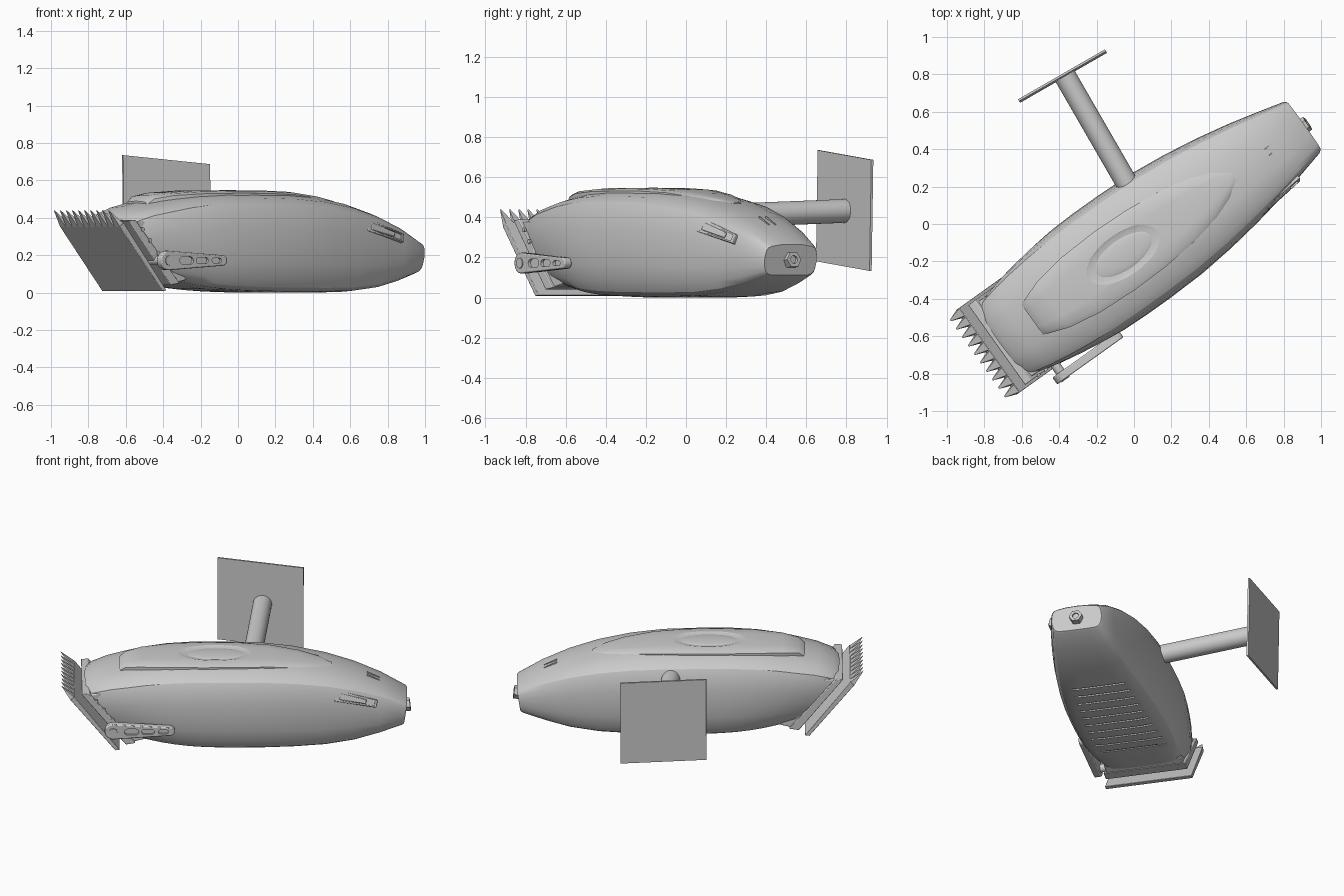
import bpy, bmesh, math
from mathutils import Matrix, Vector

if "Cube" in bpy.data.objects:
    bpy.data.objects.remove(bpy.data.objects["Cube"])

I = Matrix.Identity(4)
# clipper frame: x runs from blade to tail, y across
M = Matrix.Rotation(math.radians(35.5), 4, 'Z') @ Matrix.Translation((0, -0.1, 0))


def finish(name, verts, faces, mat=M, bevel=0, hide=False):
    me = bpy.data.meshes.new(name)
    me.from_pydata([mat @ Vector(v) for v in verts], [], faces)
    bm = bmesh.new()
    bm.from_mesh(me)
    bmesh.ops.recalc_face_normals(bm, faces=bm.faces)
    bm.to_mesh(me)
    bm.free()
    ob = bpy.data.objects.new(name, me)
    bpy.context.collection.objects.link(ob)
    if hide:
        ob.hide_render = True
        ob.display_type = 'WIRE'
        return ob
    bpy.ops.object.select_all(action='DESELECT')
    ob.select_set(True)
    bpy.context.view_layer.objects.active = ob
    bpy.ops.object.shade_smooth_by_angle(angle=math.radians(28))
    if bevel:
        b = ob.modifiers.new("bevel", 'BEVEL')
        b.width, b.segments = bevel, 2
    return ob


def loft(name, rings, **kw):
    n = len(rings[0])
    faces = [(i * n + j, i * n + (j + 1) % n, (i + 1) * n + (j + 1) % n, (i + 1) * n + j)
             for i in range(len(rings) - 1) for j in range(n)]
    faces += [tuple(range(n)), tuple(range((len(rings) - 1) * n, len(rings) * n))]
    return finish(name, [p for r in rings for p in r], faces, **kw)


def prism(name, pts, y0, y1, **kw):
    return loft(name, [[(x, y, z) for x, z in pts] for y in (y0, y1)], **kw)


def capsule(name, x0, r0, x1, r1, z, y0, y1, **kw):
    arc = [math.pi / 2 + math.pi * i / 8 for i in range(9)]
    pts = [(x0 + r0 * math.cos(a), z + r0 * math.sin(a)) for a in arc]
    pts += [(x1 - r1 * math.cos(a), z - r1 * math.sin(a)) for a in arc]
    return prism(name, pts, y0, y1, **kw)


def rod(name, a, b, r, n=24, mat=M, **kw):
    a, b = Vector(a), Vector(b)
    q = (b - a).to_track_quat('Z', 'Y')
    rings = [[tuple(p + q @ Vector((r * math.cos(t), r * math.sin(t), 0)))
              for t in [2 * math.pi * i / n for i in range(n)]] for p in (a, b)]
    return loft(name, rings, mat=mat, **kw)


def ellipsoid(name, c, s, **kw):
    rings = []
    for i in range(17):
        t = math.pi * (0.02 + 0.96 * i / 16)
        rings.append([(c[0] + s[0] * math.sin(t) * math.cos(a), c[1] + s[1] * math.sin(t) * math.sin(a),
                       c[2] + s[2] * math.cos(t)) for a in [2 * math.pi * j / 32 for j in range(32)]])
    return loft(name, rings, **kw)


def cut(ob, cutter):
    m = ob.modifiers.new("cut", 'BOOLEAN')
    m.operation, m.object, m.solver = 'DIFFERENCE', cutter, 'EXACT'


# body: sections of x at top, slant, half width, bottom, top
half = [(0, 0), (.4, 0), (.72, .012), (.84, .05), (.93, .14), (.975, .29), (1, .46), (.985, .64),
        (.945, .80), (.885, .885), (.76, .935), (.42, .985), (0, 1)]
outline = half + [(-w, h) for w, h in reversed(half[1:-1])]
secs = [(-.955, .80, .25, .075, .40), (-.925, .78, .262, .06, .425), (-.83, .68, .285, .045, .46),
        (-.72, .56, .303, .03, .485),
        (-.60, .43, .318, .02, .51), (-.45, .28, .33, .012, .53), (-.28, .15, .335, .006, .54),
        (-.08, .03, .335, .002, .54), (.14, 0, .328, 0, .535), (.34, 0, .308, 0, .517),
        (.54, 0, .278, .005, .482), (.72, 0, .243, .025, .43), (.89, -.06, .205, .06, .36),
        (1.04, -.15, .168, .105, .275), (1.05, -.15, .160, .112, .266)]
body = loft("body", [[(x + s * (1 - h) * (t - b), w * hw, b + h * (t - b)) for w, h in outline]
                     for x, s, hw, b, t in secs])

# raised spine on top of the body
spine = [(-.74, .10, .488), (-.70, .115, .518), (-.6, .15, .535), (-.42, .18, .545), (-.2, .19, .548),
         (.0, .185, .547), (.2, .165, .539), (.38, .13, .517), (.5, .09, .494), (.58, .03, .474)]
prof = [(-1, -.06), (-1, -.016), (-.85, -.005), (-.5, 0), (0, .001), (.5, 0), (.85, -.005), (1, -.016), (1, -.06)]
hood = loft("top_spine", [[(x, hw * w, t + d) for w, d in prof] for x, hw, t in spine])

# thumb recess and button
dish = ellipsoid("dish_cutter", (-.14, 0, .552), (.24, .12, .018), hide=True)
cut(hood, dish)
cut(body, dish)
ellipsoid("top_button", (-.14, 0, .535), (.19, .085, .013))

# vent slots underneath
for i in range(10):
    x, w = -.33 + .09 * i, .225 - .006 * i
    cut(body, prism(f"vent_cutter_{i}", [(x, -.05), (x + .014, -.05), (x + .014, .02), (x, .02)],
                    -w, w, hide=True))
# two marks near the tail
for y in (-.02, .02):
    prism("tail_mark", [(.80, .385), (.88, .345), (.88, .367), (.80, .406)], y - .003, y + .003)

# cord socket on the tail
socket = rod("cord_socket", (1.03, 0, .185), (1.069, 0, .19), .042, 6)
cut(socket, rod("socket_cutter", (1.055, 0, .19), (1.09, 0, .19), .02, 16, hide=True))

# slanted blade assembly
prism("blade_holder", [(-.66, .05), (-.93, .375), (-.86, .38), (-.58, .07)], -.245, .245, bevel=.006)
prism("moving_blade", [(-.70, .04), (-.975, .385), (-.93, .39), (-.64, .05)], -.262, .262, bevel=.004)
for t in (.25, .45, .65, .82):
    x, z = -.67 - .275 * t, .055 + .345 * t
    rod("blade_hole", (x + .012, -.255, z), (x + .012, -.267, z), .011, 12)
prism("fixed_blade", [(-.765, .008), (-1.045, .355), (-1.02, .375), (-.738, .012)], -.278, .278, bevel=.003)


def teeth(name, count, width, x, z, tip_x, tip_z, thick):
    verts, faces = [], []
    pitch = 2 * width / count
    for i in range(count):
        y = -width + pitch * (i + .5)
        k, h = len(verts), pitch * .46
        verts += [(x, y - h, z), (x, y + h, z), (x + thick, y + h, z + thick * .7), (x + thick, y - h, z + thick * .7),
                  (tip_x, y - .004, tip_z), (tip_x, y + .004, tip_z)]
        faces += [tuple(k + j for j in f) for f in
                  ((0, 1, 2, 3), (0, 1, 5, 4), (3, 2, 5, 4), (0, 3, 4), (1, 2, 5))]
    finish(name, verts, faces)


teeth("fixed_teeth", 10, .278, -1.043, .352, -1.1, .44, .025)

# adjusting lever on the right side
lever = capsule("lever", -.78, .052, -.425, .028, .172, -.36, -.315, bevel=.006)
for i, (a, b, r) in enumerate([(-.69, -.64, .02), (-.585, -.54, .017), (-.485, -.45, .013)]):
    cut(lever, capsule(f"lever_cutter_{i}", a, r, b, r, .172, -.42, -.345, hide=True))
rod("lever_pivot", (-.78, -.2, .172), (-.78, -.365, .172), .026, 20)

# side switch
S = M @ Matrix.Translation((.735, -.226, .325)) @ Matrix.Rotation(math.radians(11), 4, 'Z') \
    @ Matrix.Rotation(math.radians(-18), 4, 'X') @ Matrix.Rotation(math.radians(16), 4, 'Y')
frame = prism("switch_frame", [(-.14, -.036), (.13, -.024), (.13, .024), (-.14, .036)], -.01, .03, mat=S, bevel=.004)
cut(frame, prism("switch_cutter", [(-.12, -.026), (.115, -.016), (.115, .016), (-.12, .026)],
                 -.05, -.001, mat=S, hide=True))
prism("switch_knob", [(-.11, -.02), (.06, -.014), (.06, .014), (-.11, .02)], -.013, .02, mat=S, bevel=.005)

# wall post and mounting plate
rod("post", (.03, .10, .405), (-.37, .793, .432), .059, 32, mat=I)
P = Matrix.Translation((-.382, .791, .434)) @ Matrix.Rotation(math.radians(30), 4, 'Z') \
    @ Matrix.Rotation(math.radians(-1), 4, 'X')
prism("mounting_plate", [(-.268, -.253), (.268, -.301), (.268, .253), (-.268, .301)], -.006, .006, mat=P)
